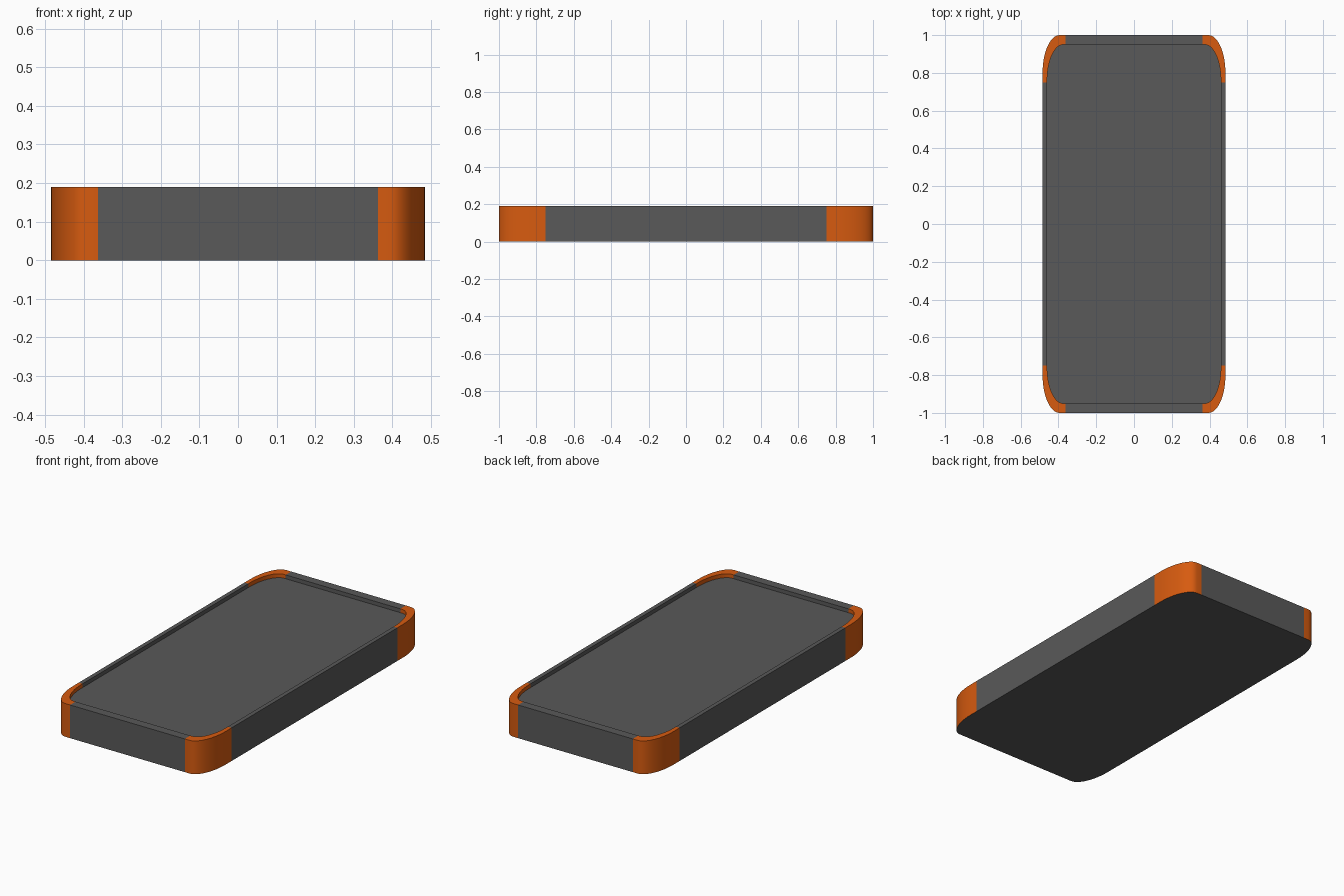
import bpy
import bmesh
from math import sin, cos, pi, radians

if "Cube" in bpy.data.objects:
    bpy.data.objects.remove(bpy.data.objects["Cube"])

HALF_X, HALF_Y, HEIGHT = 0.484, 1.0, 0.19
FLOOR_Z = 0.168                  # recessed top panel
INSET = 0.95                     # inner outline relative to the outer one
RADIUS_X, RADIUS_Y = 0.09, 0.2   # elliptical corners
SPLIT_X, SPLIT_Y = 0.363, 0.75   # where the corner guards end
STEPS = 12


def material(name, rgb):
    mat = bpy.data.materials.new(name)
    mat.use_nodes = True
    mat.diffuse_color = (*rgb, 1)
    mat.node_tree.nodes["Principled BSDF"].inputs["Base Color"].default_value = (*rgb, 1)
    return mat


def outline(scale):
    """Rounded rectangle, with extra points where the guards end."""
    corner = [(HALF_X * scale, SPLIT_Y)]
    for i in range(STEPS + 1):
        a = pi / 2 * i / STEPS
        corner.append((scale * (HALF_X - RADIUS_X + RADIUS_X * cos(a)),
                       scale * (HALF_Y - RADIUS_Y + RADIUS_Y * sin(a))))
    corner.append((SPLIT_X, HALF_Y * scale))
    points = []
    for sx, sy in ((1, 1), (-1, 1), (-1, -1), (1, -1)):
        part = [(sx * x, sy * y) for x, y in corner]
        points += part if sx * sy > 0 else part[::-1]
    return points


grey = material("dark grey", (0.1, 0.1, 0.1))
orange = material("orange", (0.68, 0.105, 0.005))

# Closed tray: base, outer wall, flat rim, inner wall and recessed panel
bm = bmesh.new()
rings = [[bm.verts.new((x, y, z)) for x, y in outline(scale)]
         for scale, z in ((1, 0), (1, HEIGHT), (INSET, HEIGHT), (INSET, FLOOR_Z))]
bm.faces.new(rings[0][::-1])
bm.faces.new(rings[-1])
for low, high in zip(rings, rings[1:]):
    n = len(low)
    for i in range(n):
        j = (i + 1) % n
        face = bm.faces.new((low[i], low[j], high[j], high[i]))
        # Corner guards are orange, straight stretches stay grey
        c = face.calc_center_median()
        face.material_index = int(abs(c.x) > SPLIT_X and abs(c.y) > SPLIT_Y)
bm.normal_update()

mesh = bpy.data.meshes.new("tray_body")
bm.to_mesh(mesh)
bm.free()
mesh.materials.append(grey)
mesh.materials.append(orange)
tray = bpy.data.objects.new("tray_body", mesh)
bpy.context.collection.objects.link(tray)

bpy.ops.object.select_all(action="DESELECT")
tray.select_set(True)
bpy.context.view_layer.objects.active = tray
bpy.ops.object.shade_smooth_by_angle(angle=radians(35))
